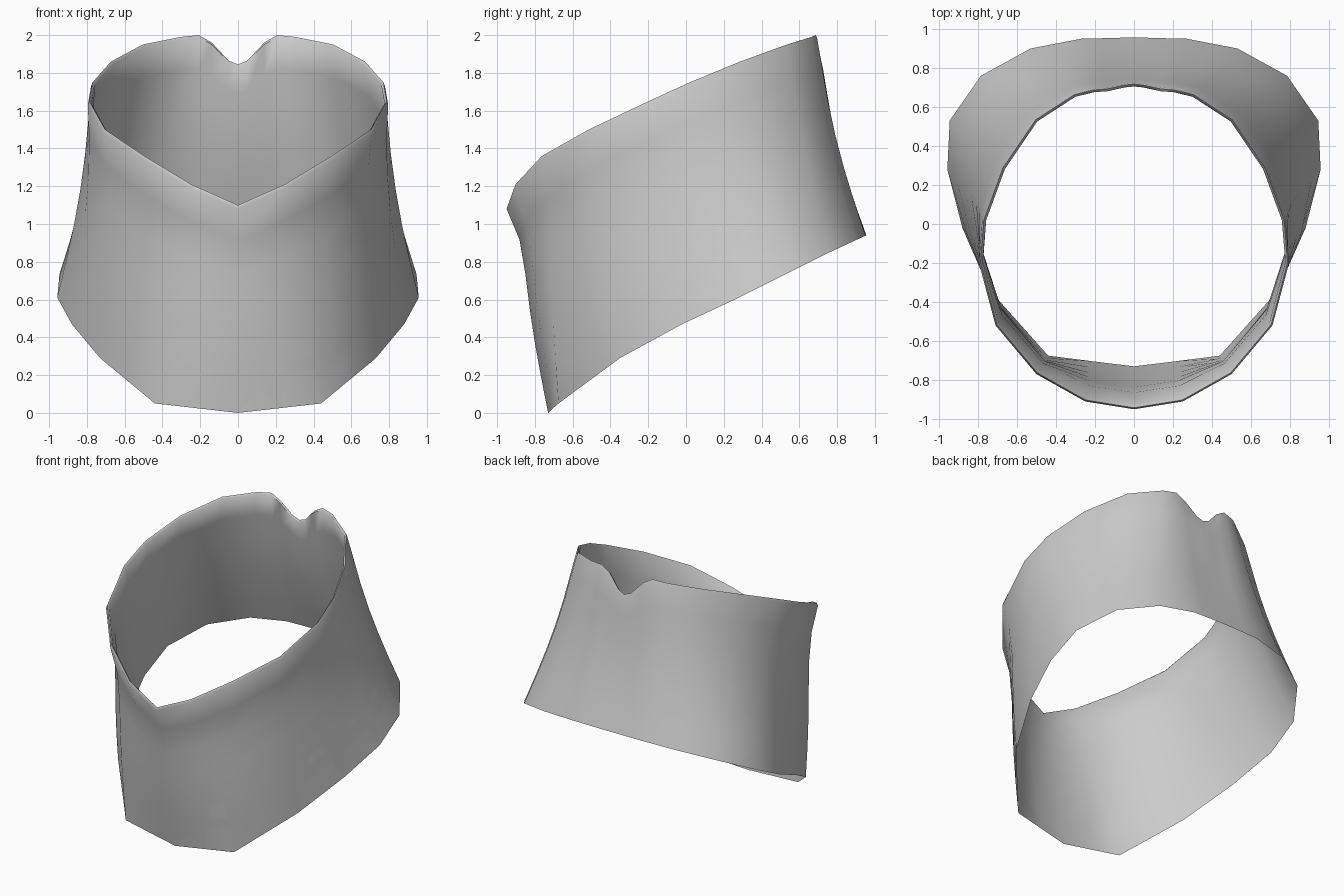
import bpy
import math
from mathutils import Vector

if "Cube" in bpy.data.objects:
    bpy.data.objects.remove(bpy.data.objects["Cube"])

# Half outlines of the band, front centre to back centre
TOP = [(0, -.95, 1.10), (.25, -.91, 1.21), (.50, -.77, 1.36), (.71, -.52, 1.50),
       (.795, -.20, 1.65), (.778, .02, 1.75), (.68, .29, 1.86), (.51, .54, 1.95),
       (.31, .67, 1.99), (.21, .695, 2.0), (.14, .70, 1.96), (.05, .72, 1.865), (0, .725, 1.845)]
BOTTOM = [(0, -.73, 0), (.22, -.703, .025), (.44, -.675, .05), (.73, -.35, .29),
          (.88, -.02, .47), (.957, .28, .61), (.945, .53, .735), (.785, .76, .85),
          (.53, .90, .915), (.27, .95, .938), (.18, .952, .939), (.07, .955, .94), (0, .955, .94)]
ROWS = 6


def full_loop(half):
    pts = [Vector(p) for p in half]
    return pts + [Vector((-p.x, p.y, p.z)) for p in reversed(pts[1:-1])]


def inward(p):
    return Vector((-p.x, -p.y, 0)).normalized()


def column(low, high):
    """Outer wall up, rolled rim, inner lining back down to the hem."""
    back = min(1, max(0, (high.y + .9) / .9))
    power = 3 - 2 * back
    outer = []
    for r in range(ROWS + 1):
        t = r / ROWS
        p = low.lerp(high, t)
        outer.append(p + inward(p) * .033 * math.sin(math.pi * t ** power))
    lining = [p + inward(p) * .02 * r / ROWS for r, p in enumerate(outer)]
    rim_out = outer[-1] - Vector((0, 0, .02))
    crest = outer[-1] + inward(high) * .008
    lining[-1].z -= .012
    return outer[:-1] + [rim_out, crest] + lining[:0:-1]


columns = [column(a, b) for a, b in zip(full_loop(BOTTOM), full_loop(TOP))]
n, m = len(columns), len(columns[0])
verts = [p for col in columns for p in col]
faces = [(i * m + j, (i + 1) % n * m + j, (i + 1) % n * m + (j + 1) % m, i * m + (j + 1) % m)
         for i in range(n) for j in range(m)]

# Collar band
mesh = bpy.data.meshes.new("collar_band")
mesh.from_pydata(verts, [], faces)
mesh.update()
collar = bpy.data.objects.new("collar_band", mesh)
bpy.context.collection.objects.link(collar)

grey = bpy.data.materials.new("plain grey")
grey.diffuse_color = (.6, .6, .6, 1)
grey.use_nodes = True
grey.node_tree.nodes["Principled BSDF"].inputs["Base Color"].default_value = grey.diffuse_color
mesh.materials.append(grey)

bpy.context.view_layer.objects.active = collar
collar.select_set(True)
bpy.ops.object.shade_smooth_by_angle(angle=math.radians(60))
